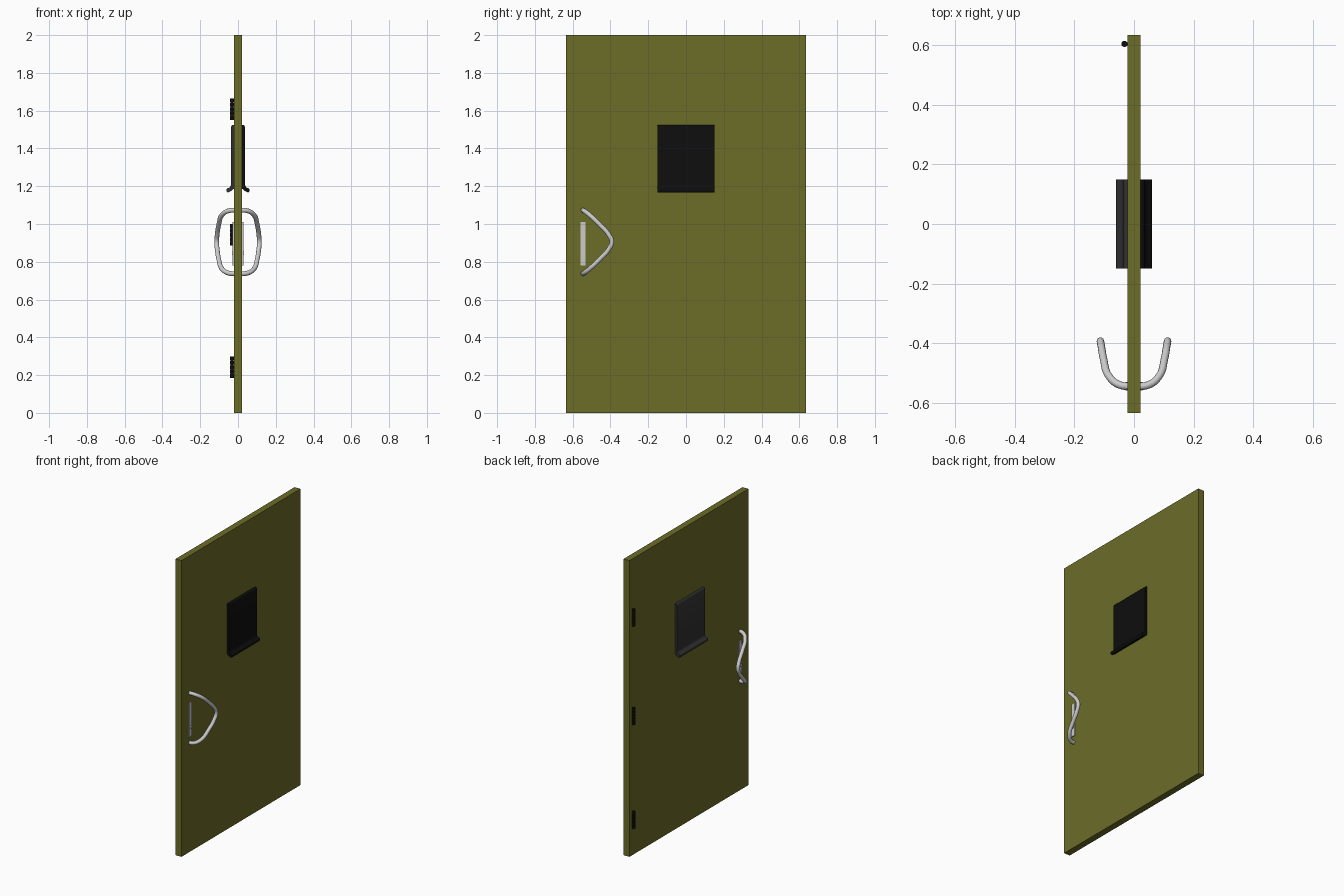
import bpy, bmesh, math
from mathutils import Vector

if "Cube" in bpy.data.objects:
    bpy.data.objects.remove(bpy.data.objects["Cube"])


def material(name, rgb):
    m = bpy.data.materials.new(name)
    m.diffuse_color = (*rgb, 1)
    m.use_nodes = True
    m.node_tree.nodes["Principled BSDF"].inputs["Base Color"].default_value = m.diffuse_color
    return m


olive = material("olive_paint", (0.15, 0.15, 0.022))
black = material("black", (0.004, 0.004, 0.004))
dark_grey = material("dark_grey", (0.03, 0.03, 0.03))
steel = material("steel", (0.8, 0.83, 0.82))


def finish(ob, name, mat, smooth=False):
    ob.name = name
    ob.data.materials.append(mat)
    if smooth:
        bpy.ops.object.select_all(action='DESELECT')
        ob.select_set(True)
        bpy.context.view_layer.objects.active = ob
        bpy.ops.object.shade_smooth_by_angle(angle=math.radians(40))
    return ob


def box(name, loc, size, mat):
    bpy.ops.mesh.primitive_cube_add(size=1, location=loc)
    ob = bpy.context.object
    ob.scale = size
    bpy.ops.object.transform_apply(location=False, rotation=False, scale=True)
    return finish(ob, name, mat)


def cylinder(name, loc, r, depth, mat, rot=(0, 0, 0)):
    bpy.ops.mesh.primitive_cylinder_add(vertices=24, radius=r, depth=depth,
                                        location=loc, rotation=rot)
    return finish(bpy.context.object, name, mat, True)


def extrude_y(name, profile, half, mat):
    # closed x-z profile swept along y
    bm = bmesh.new()
    face = bm.faces.new([bm.verts.new((x, -half, z)) for x, z in profile])
    ext = bmesh.ops.extrude_face_region(bm, geom=[face])
    verts = [g for g in ext["geom"] if isinstance(g, bmesh.types.BMVert)]
    bmesh.ops.translate(bm, verts=verts, vec=(0, 2 * half, 0))
    bmesh.ops.recalc_face_normals(bm, faces=bm.faces)
    me = bpy.data.meshes.new(name)
    bm.to_mesh(me)
    bm.free()
    ob = bpy.data.objects.new(name, me)
    bpy.context.collection.objects.link(ob)
    return finish(ob, name, mat, True)


# Door leaf
box("door_leaf", (0, 0, 1), (0.044, 1.27, 2), olive)

# Window panels with rounded top and flared bottom lip, one per side
panel = [(0.018, 1.525), (0.028, 1.525), (0.033, 1.522), (0.037, 1.514),
         (0.037, 1.21), (0.039, 1.2), (0.045, 1.193), (0.056, 1.189),
         (0.06, 1.184), (0.06, 1.174), (0.056, 1.168), (0.05, 1.168),
         (0.036, 1.175), (0.026, 1.185), (0.018, 1.187)]
for side, s, mat in (("right", 1, black), ("left", -1, dark_grey)):
    extrude_y("window_panel_" + side, [(s * x, z) for x, z in panel], 0.15, mat)

    # Lock plate and keyhole barrel
    box("lock_plate_" + side, (s * 0.023, -0.545, 0.895), (0.01, 0.028, 0.23), steel)
    cylinder("lock_barrel_" + side, (s * 0.028, -0.545, 0.845), 0.01, 0.01,
             steel, (0, math.pi / 2, 0))

# Handle: one tube looping through the door, mirrored in x and z
quarter = [(0.0, -0.545, 0.167), (0.05, -0.54, 0.165), (0.085, -0.51, 0.142),
           (0.102, -0.455, 0.09), (0.11, -0.41, 0.04)]
apex = (0.113, -0.393, 0)
right = quarter + [apex] + [(x, y, -z) for x, y, z in reversed(quarter)]
left = [(-x, y, z) for x, y, z in reversed(right[1:-1])]
curve = bpy.data.curves.new("handle", 'CURVE')
curve.dimensions = '3D'
curve.bevel_depth = 0.0125
curve.bevel_resolution = 4
curve.resolution_u = 8
spline = curve.splines.new('BEZIER')
spline.use_cyclic_u = True
points = right + left
spline.bezier_points.add(len(points) - 1)
for bp, p in zip(spline.bezier_points, points):
    bp.co = Vector(p) + Vector((0, 0, 0.905))
    bp.handle_left_type = bp.handle_right_type = 'AUTO'
handle = bpy.data.objects.new("handle", curve)
bpy.context.collection.objects.link(handle)
handle.data.materials.append(steel)

# Hinges: five knuckles on a pin
for i, zc in enumerate((0.242, 0.942, 1.608)):
    cylinder(f"hinge_pin_{i}", (-0.032, 0.605, zc), 0.007, 0.112, black)
    for k in range(5):
        cylinder(f"hinge_knuckle_{i}_{k}", (-0.032, 0.605, zc + (k - 2) * 0.0235),
                 0.0105, 0.02, black)
